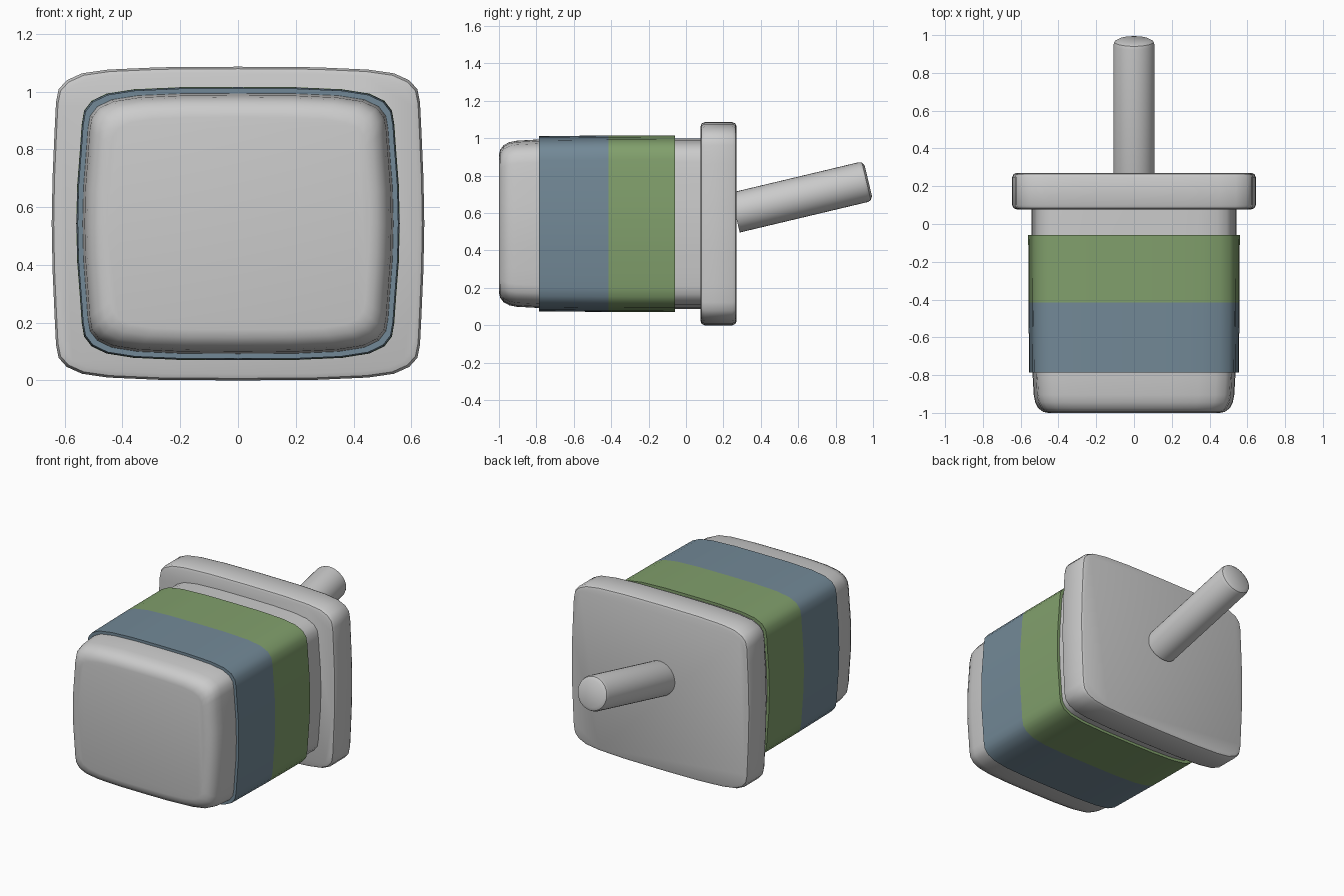
import bpy, bmesh, math

if "Cube" in bpy.data.objects:
    bpy.data.objects.remove(bpy.data.objects["Cube"])

CZ = 0.543  # height of the central axis

# Quarter outlines (x, z about the axis), from the side middle to the top middle
SLEEVE = [(0.56, 0), (0.557, 0.13), (0.547, 0.26), (0.541, 0.345), (0.533, 0.391), (0.507, 0.425),
          (0.455, 0.450), (0.36, 0.465), (0.2, 0.472), (0, 0.473)]
FLANGE = [(0.645, 0), (0.642, 0.16), (0.635, 0.32), (0.63, 0.42), (0.621, 0.465), (0.593, 0.496),
          (0.54, 0.52), (0.45, 0.533), (0.27, 0.541), (0, 0.543)]
R = 0.109
ROUND = [(R * math.cos(a * math.pi / 16), R * math.sin(a * math.pi / 16)) for a in range(9)]


def full_outline(q):
    """Mirror a quarter outline into a closed loop."""
    half = q + [(-x, z) for x, z in reversed(q[:-1])]
    return half + [(x, -z) for x, z in reversed(half[1:-1])]


def loft(name, quarter, sections, color=None, ring=False):
    """Skin an outline along y; sections are (y, inset). ring closes it into a sleeve."""
    hx, hz = quarter[0][0], quarter[-1][1]
    pts = full_outline(quarter)
    bm = bmesh.new()
    loops = [[bm.verts.new((x * (hx - i) / hx, y, z * (hz - i) / hz)) for x, z in pts]
             for y, i in sections]
    pairs = list(zip(loops, loops[1:]))
    if ring:
        pairs.append((loops[-1], loops[0]))
    else:
        bm.faces.new(loops[0])
        bm.faces.new(loops[-1])
    n = len(pts)
    for a, b in pairs:
        for k in range(n):
            bm.faces.new((a[k], a[(k + 1) % n], b[(k + 1) % n], b[k]))
    bmesh.ops.recalc_face_normals(bm, faces=bm.faces)
    me = bpy.data.meshes.new(name)
    bm.to_mesh(me)
    bm.free()
    ob = bpy.data.objects.new(name, me)
    bpy.context.collection.objects.link(ob)
    ob.location.z = CZ
    if color:
        mat = bpy.data.materials.new(name)
        mat.diffuse_color = color
        mat.use_nodes = True
        mat.node_tree.nodes["Principled BSDF"].inputs["Base Color"].default_value = mat.diffuse_color
        me.materials.append(mat)
    bpy.ops.object.select_all(action='DESELECT')
    ob.select_set(True)
    bpy.context.view_layer.objects.active = ob
    bpy.ops.object.shade_smooth_by_angle(angle=math.radians(35))
    return ob


# Main body with a softly rounded front
loft("body", SLEEVE, [(-1.0, 0.105), (-0.994, 0.078), (-0.975, 0.053), (-0.945, 0.037), (-0.905, 0.029),
                      (-0.78, 0.022), (-0.06, 0.017), (0.1, 0.017)])

# Coloured bands around the body
loft("front_band", SLEEVE, [(-0.785, 0.005), (-0.415, 0.001), (-0.415, 0.03), (-0.785, 0.03)],
     (0.17, 0.25, 0.31, 1), ring=True)
loft("rear_band", SLEEVE, [(-0.415, 0.001), (-0.058, 0), (-0.058, 0.03), (-0.415, 0.03)],
     (0.22, 0.35, 0.15, 1), ring=True)

# Flange plate with rounded edges
loft("flange", FLANGE, [(0.078, 0.022), (0.084, 0.007), (0.1, 0), (0.248, 0), (0.264, 0.007), (0.27, 0.022)])

# Tilted handle rod
rod = loft("handle_rod", ROUND, [(0.0, 0), (0.705, 0), (0.722, 0.006), (0.733, 0.026)])
rod.location = (0, 0.262, 0.602)
rod.rotation_euler.x = math.radians(13.4)
